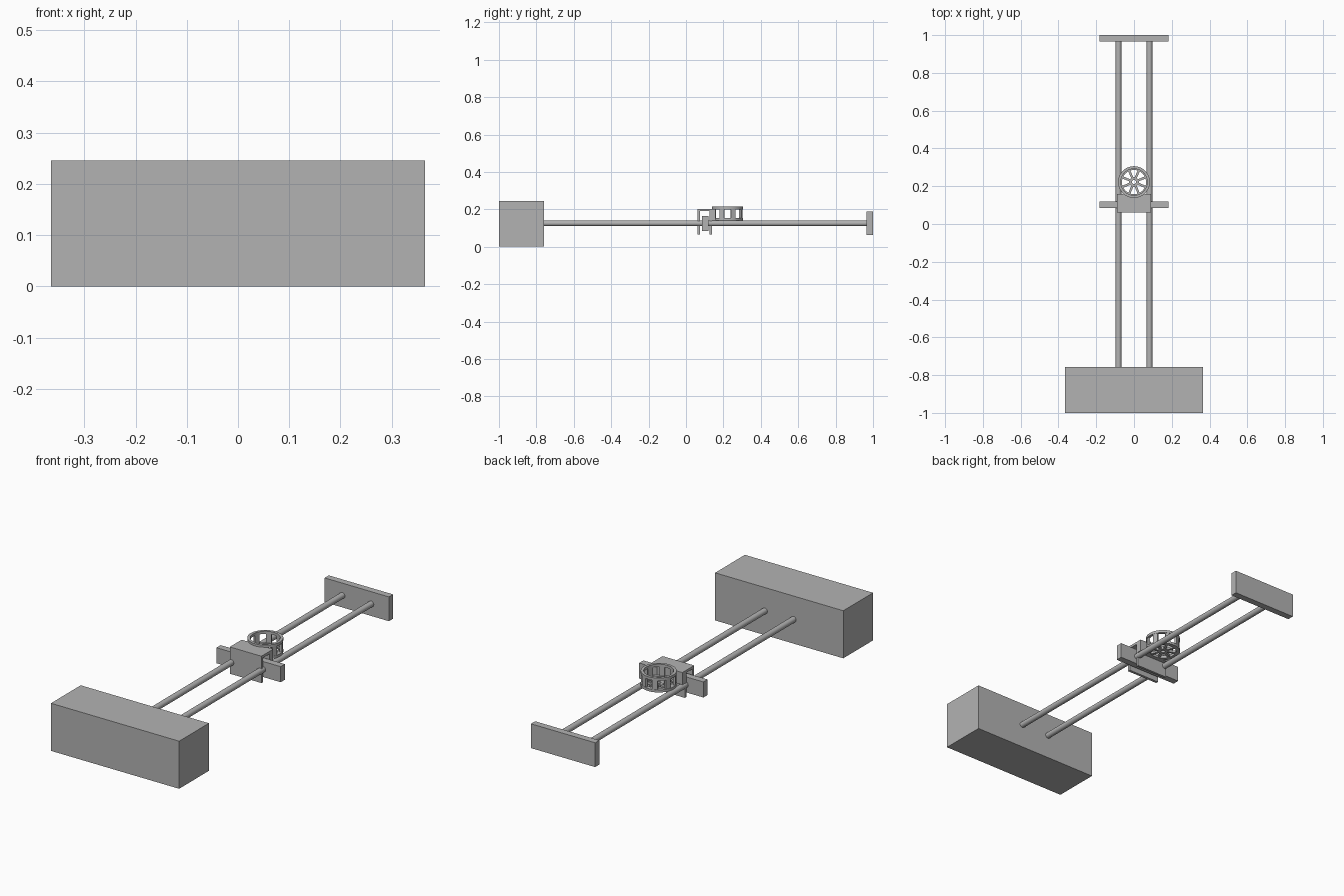
import bpy, bmesh
from math import cos, sin, pi, radians
from mathutils import Matrix, Vector

cube = bpy.data.objects.get("Cube")
if cube:
    bpy.data.objects.remove(cube, do_unlink=True)

grey = bpy.data.materials.new("plain_grey")
grey.use_nodes = True
grey.diffuse_color = (0.45, 0.45, 0.45, 1)
grey.node_tree.nodes["Principled BSDF"].inputs["Base Color"].default_value = (0.45, 0.45, 0.45, 1)

CENTRE = Vector((0, 0.222, 0))   # axis of the round basket
ROD_Z = 0.125
SIDES = 48
ARMS = 8


def finish(name, bm, smooth=False):
    bmesh.ops.recalc_face_normals(bm, faces=bm.faces)
    mesh = bpy.data.meshes.new(name)
    bm.to_mesh(mesh)
    bm.free()
    mesh.materials.append(grey)
    obj = bpy.data.objects.new(name, mesh)
    bpy.context.collection.objects.link(obj)
    if smooth:
        bpy.ops.object.select_all(action='DESELECT')
        obj.select_set(True)
        bpy.context.view_layer.objects.active = obj
        bpy.ops.object.shade_smooth_by_angle(angle=radians(35))
    return obj


def add_box(bm, lo, hi, turn=Matrix()):
    lo, hi = Vector(lo), Vector(hi)
    size = Matrix.Diagonal((*(hi - lo), 1))
    bmesh.ops.create_cube(bm, size=1, matrix=turn @ Matrix.Translation((lo + hi) / 2) @ size)


def box(name, lo, hi):
    bm = bmesh.new()
    add_box(bm, lo, hi)
    return finish(name, bm)


def ring(name, inner, outer, z0, z1):
    bm = bmesh.new()
    rows = []
    for i in range(SIDES):
        a = 2 * pi * i / SIDES
        d = Vector((cos(a), sin(a), 0))
        rows.append([bm.verts.new(CENTRE + d * r + Vector((0, 0, z)))
                     for r, z in ((inner, z0), (outer, z0), (outer, z1), (inner, z1))])
    for i, row in enumerate(rows):
        nxt = rows[(i + 1) % SIDES]
        for k in range(4):
            j = (k + 1) % 4
            bm.faces.new((row[k], nxt[k], nxt[j], row[j]))
    return finish(name, bm, True)


def arms(name, lo, hi):
    # the same bar repeated around the basket axis
    bm = bmesh.new()
    for i in range(ARMS):
        turn = Matrix.Translation(CENTRE) @ Matrix.Rotation(2 * pi * (i + 0.5) / ARMS, 4, 'Z')
        add_box(bm, lo, hi, turn)
    return finish(name, bm)


# Large base block and far end plate
box("base_block", (-0.365, -1, 0), (0.365, -0.758, 0.245))
box("end_plate", (-0.183, 0.966, 0.063), (0.183, 1, 0.188))

# Pair of guide rods
for side, x in (("left", 0.082), ("right", -0.082)):
    bm = bmesh.new()
    place = Matrix.Translation((x, 0.105, ROD_Z)) @ Matrix.Rotation(pi / 2, 4, 'X')
    bmesh.ops.create_cone(bm, cap_ends=True, segments=32, radius1=0.015, radius2=0.015,
                          depth=1.73, matrix=place)
    finish(side + "_rod", bm, True)

# Sliding cross plate with the saddle over it
box("cross_plate", (-0.183, 0.086, 0.085), (0.183, 0.12, 0.165))
box("saddle_front", (-0.09, 0.062, 0.065), (0.09, 0.076, 0.203))
box("saddle_top", (-0.09, 0.076, 0.19), (0.09, 0.126, 0.203))
box("saddle_back", (-0.09, 0.126, 0.065), (0.09, 0.138, 0.203))

# Bracket with a concave edge hugging the basket
bm = bmesh.new()
outline = [(-0.09, 0.158), (-0.09, 0.13), (0.09, 0.13), (0.09, 0.158)]
for i in range(13):
    a = radians(-50 - 80 * i / 12)
    outline.append((0.083 * cos(a), CENTRE.y + 0.083 * sin(a)))
face = bm.faces.new([bm.verts.new((x, y, 0.14)) for x, y in outline])
top = bmesh.ops.extrude_face_region(bm, geom=[face])
bmesh.ops.translate(bm, vec=(0, 0, 0.063),
                    verts=[g for g in top["geom"] if isinstance(g, bmesh.types.BMVert)])
finish("basket_bracket", bm)

# Round basket: rims, wall posts, hub and floor spokes
ring("basket_lower_rim", 0.064, 0.084, 0.14, 0.153)
ring("basket_upper_rim", 0.07, 0.084, 0.2, 0.214)
ring("basket_hub", 0.011, 0.026, 0.14, 0.153)
arms("basket_posts", (0.071, -0.013, 0.15), (0.082, 0.013, 0.202))
arms("basket_spokes", (0.024, -0.006, 0.141), (0.067, 0.006, 0.152))
